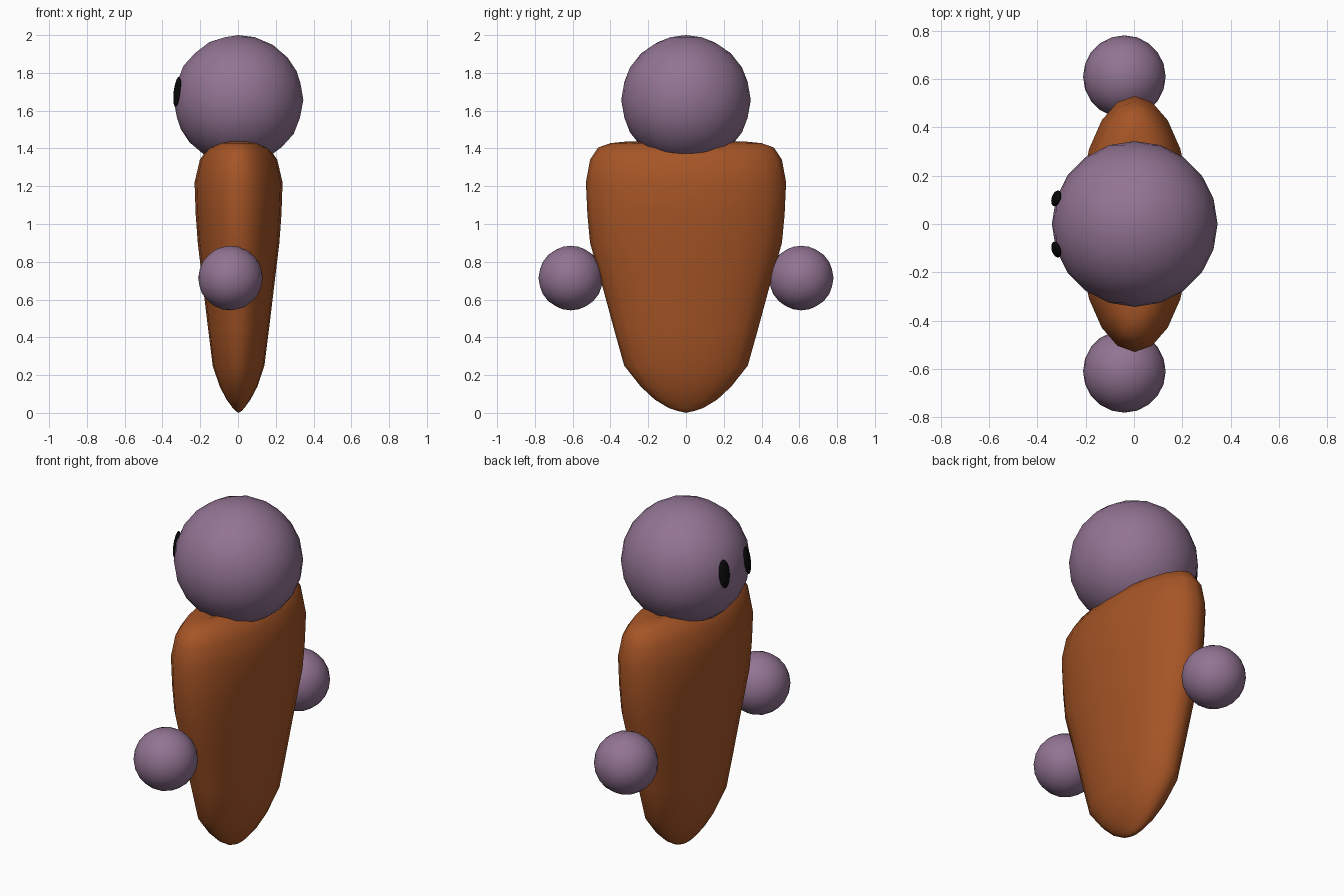
import bpy, bmesh, math
from mathutils import Vector

if "Cube" in bpy.data.objects:
    bpy.data.objects.remove(bpy.data.objects["Cube"])


def material(name, rgb):
    m = bpy.data.materials.new(name)
    m.diffuse_color = (*rgb, 1)
    m.use_nodes = True
    m.node_tree.nodes["Principled BSDF"].inputs["Base Color"].default_value = m.diffuse_color
    return m


PURPLE = material("dusty purple", (0.29, 0.175, 0.29))
ORANGE = material("burnt orange", (0.38, 0.09, 0.019))
BLACK = material("black", (0.003, 0.003, 0.003))


def ball(name, centre, radius, mat):
    bpy.ops.mesh.primitive_ico_sphere_add(subdivisions=3, radius=radius, location=centre)
    ob = bpy.context.object
    ob.name = name
    ob.data.materials.append(mat)
    bpy.ops.object.shade_smooth()
    return ob


# Body: flattened oval rings (height, half thickness, half width)
rings = [(0.012, 0.018, 0.05), (0.025, 0.03, 0.09), (0.07, 0.063, 0.165),
         (0.14, 0.10, 0.24), (0.25, 0.137, 0.327), (0.45, 0.162, 0.383),
         (0.65, 0.186, 0.437), (0.90, 0.216, 0.508), (1.05, 0.227, 0.522),
         (1.22, 0.233, 0.53), (1.34, 0.205, 0.508), (1.405, 0.16, 0.465),
         (1.428, 0.11, 0.40), (1.436, 0.07, 0.32), (1.415, 0.03, 0.20)]
SIDES = 20
bm = bmesh.new()
loops = []
for z, a, b in rings:
    loops.append([bm.verts.new((a * math.cos(t) + 0.003, b * math.sin(t), z))
                  for t in (math.tau * i / SIDES for i in range(SIDES))])
for low, high in zip(loops, loops[1:]):
    for i in range(SIDES):
        j = (i + 1) % SIDES
        bm.faces.new((low[i], low[j], high[j], high[i]))
# Rounded tip below, shallow neck hollow above
for loop, z in ((loops[0], 0.0), (loops[-1], 1.40)):
    tip = bm.verts.new((0.003, 0, z))
    for i in range(SIDES):
        bm.faces.new((loop[i], loop[(i + 1) % SIDES], tip))
bmesh.ops.recalc_face_normals(bm, faces=bm.faces)
for f in bm.faces:
    f.smooth = True
mesh = bpy.data.meshes.new("body")
bm.to_mesh(mesh)
bm.free()
mesh.materials.append(ORANGE)
bpy.context.collection.objects.link(bpy.data.objects.new("body", mesh))

# Head
head_centre = Vector((0.003, 0, 1.657))
ball("head", head_centre, 0.343, PURPLE)

for side, label in ((-1, "right"), (1, "left")):
    # Floating hands
    ball(label + "_hand", (-0.04, side * 0.61, 0.714), 0.171, PURPLE)
    # Flattened oval eyes lying on the head surface
    spot = Vector((-0.322, side * 0.106, 1.70))
    eye = ball(label + "_eye", spot, 1, BLACK)
    eye.scale = (0.034, 0.08, 0.016)
    eye.rotation_euler = (spot - head_centre).to_track_quat('Z', 'Y').to_euler()
